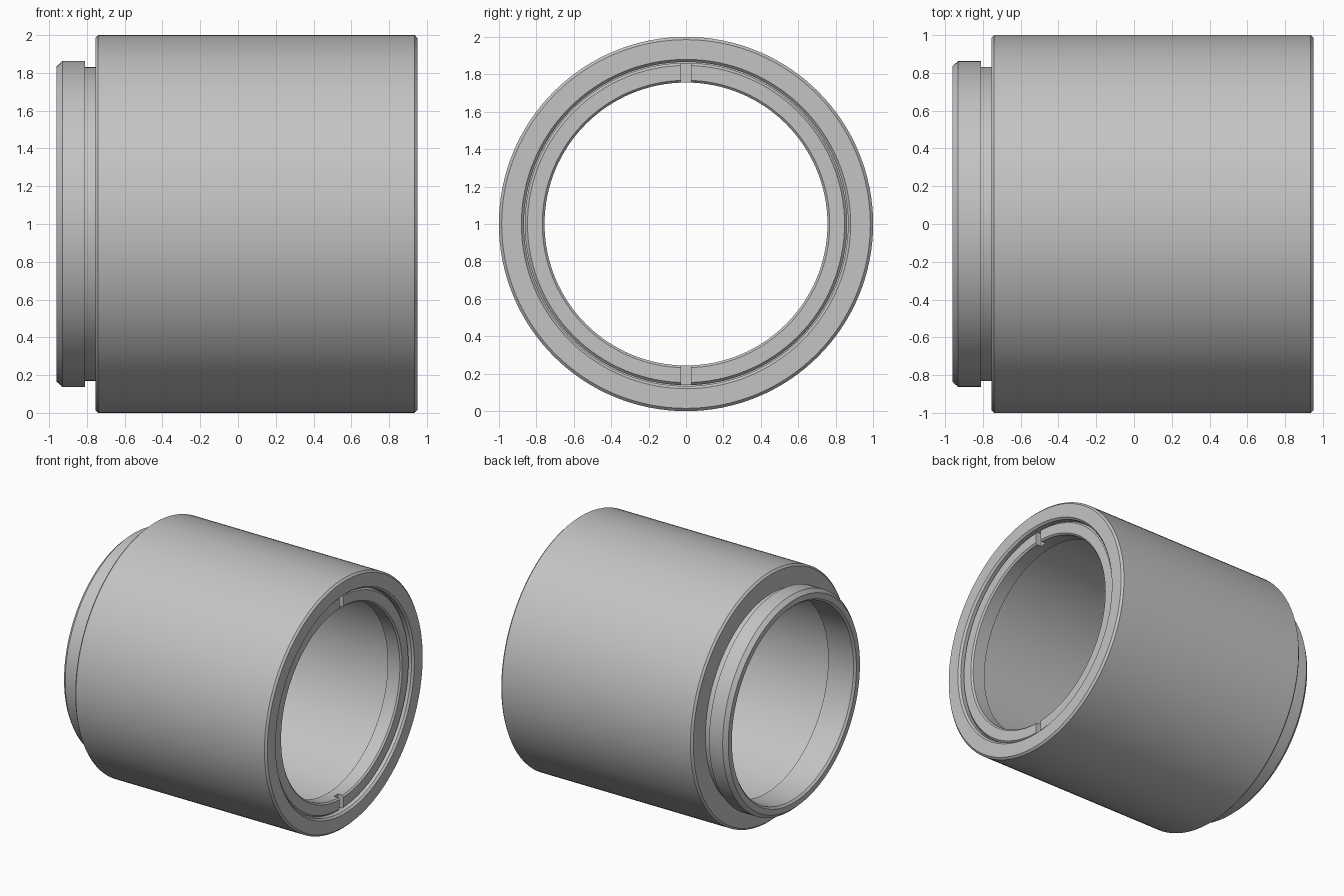
import bpy, bmesh, math

cube = bpy.data.objects.get("Cube")
if cube:
    bpy.data.objects.remove(cube, do_unlink=True)

metal = bpy.data.materials.new("grey_metal")
metal.use_nodes = True
grey = (0.55, 0.55, 0.55, 1)
metal.diffuse_color = grey
metal.node_tree.nodes["Principled BSDF"].inputs["Base Color"].default_value = grey

SIDES = 128
AXIS_Z = 1.0


def lathe(name, profile):
    """Revolve a closed (x, radius) profile around the horizontal axis."""
    bm = bmesh.new()
    loops = []
    for i in range(SIDES):
        a = 2 * math.pi * i / SIDES
        loops.append([bm.verts.new((x, r * math.sin(a), AXIS_Z + r * math.cos(a)))
                      for x, r in profile])
    n = len(profile)
    for i in range(SIDES):
        p, q = loops[i], loops[(i + 1) % SIDES]
        for j in range(n):
            k = (j + 1) % n
            bm.faces.new((p[j], p[k], q[k], q[j]))
    bmesh.ops.recalc_face_normals(bm, faces=bm.faces)
    mesh = bpy.data.meshes.new(name)
    bm.to_mesh(mesh)
    bm.free()
    mesh.materials.append(metal)
    ob = bpy.data.objects.new(name, mesh)
    bpy.context.collection.objects.link(ob)
    return ob


def activate(ob):
    bpy.ops.object.select_all(action='DESELECT')
    ob.select_set(True)
    bpy.context.view_layer.objects.active = ob


# Tube: collar, relief groove, main barrel, wide bore and inner lip
tube = lathe("tube_body", [
    (-0.96, 0.79), (-0.96, 0.835), (-0.93, 0.863), (-0.81, 0.863),
    (-0.81, 0.832), (-0.755, 0.832), (-0.755, 0.985), (-0.74, 1.0),
    (0.935, 1.0), (0.95, 0.985), (0.95, 0.88), (0.935, 0.866),
    (-0.72, 0.866), (-0.72, 0.775), (-0.945, 0.775)])

# Retaining ring just inside the open end
FRONT = 0.92
ring = lathe("retaining_ring", [
    (FRONT, 0.768), (FRONT, 0.847), (FRONT - 0.015, 0.861),
    (FRONT - 0.12, 0.861), (FRONT - 0.12, 0.756), (FRONT - 0.012, 0.756)])

# Spanner slots across the ring, top and bottom
bpy.ops.mesh.primitive_cube_add(size=1, location=(FRONT, 0, AXIS_Z))
cutter = bpy.context.object
cutter.name = "slot_cutter"
cutter.hide_render = True
cutter.scale = (0.1, 0.052, 2)
slots = ring.modifiers.new("slots", 'BOOLEAN')
slots.operation = 'DIFFERENCE'
slots.solver = 'EXACT'
slots.object = cutter
activate(ring)
bpy.ops.object.modifier_apply(modifier=slots.name)
bpy.data.objects.remove(cutter, do_unlink=True)

for ob in (tube, ring):
    activate(ob)
    bpy.ops.object.shade_smooth_by_angle(angle=math.radians(30))
